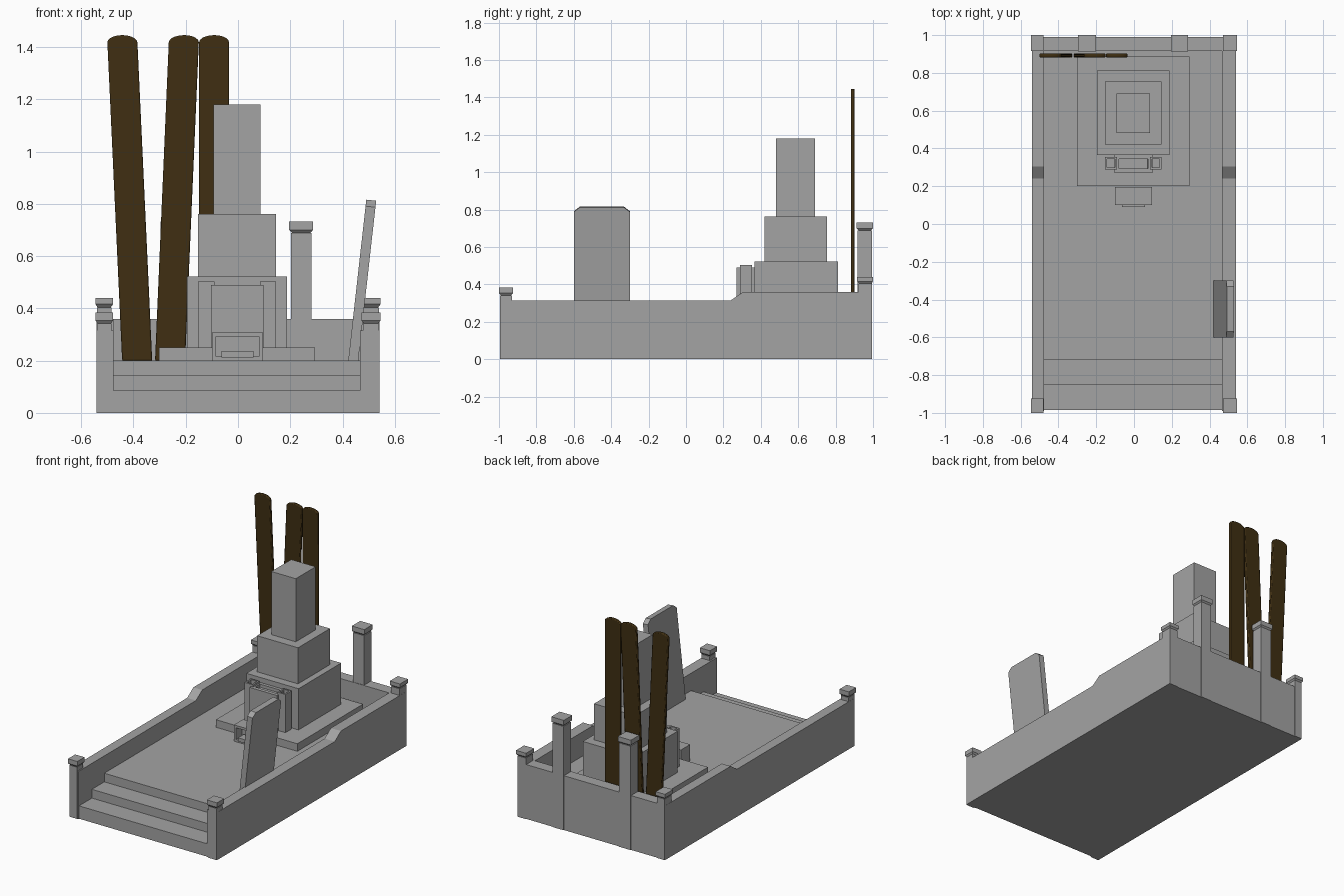
import bpy, bmesh, math
from mathutils import Matrix, Vector

if "Cube" in bpy.data.objects:
    bpy.data.objects.remove(bpy.data.objects["Cube"])


def material(name, rgb):
    m = bpy.data.materials.new(name)
    m.diffuse_color = (*rgb, 1)
    m.use_nodes = True
    m.node_tree.nodes["Principled BSDF"].inputs["Base Color"].default_value = m.diffuse_color
    return m


STONE = material("grey stone", (0.37, 0.37, 0.37))
WOOD = material("dark brown wood", (0.05, 0.028, 0.006))


def finish(name, bm, mat):
    bmesh.ops.recalc_face_normals(bm, faces=bm.faces)
    me = bpy.data.meshes.new(name)
    bm.to_mesh(me)
    bm.free()
    ob = bpy.data.objects.new(name, me)
    me.materials.append(mat)
    bpy.context.collection.objects.link(ob)
    return ob


def block(name, x0, x1, y0, y1, z0, z1, hollow=None):
    """Box; hollow = (face direction, rim width, depth) sinks a pocket."""
    bm = bmesh.new()
    bmesh.ops.create_cube(bm, size=1)
    for v in bm.verts:
        v.co = ((x0 + x1) / 2 + v.co.x * (x1 - x0),
                (y0 + y1) / 2 + v.co.y * (y1 - y0),
                (z0 + z1) / 2 + v.co.z * (z1 - z0))
    if hollow:
        direction, rim, depth = hollow
        bm.normal_update()
        face = max(bm.faces, key=lambda f: f.normal.dot(Vector(direction)))
        bmesh.ops.inset_region(bm, faces=[face], thickness=rim)
        bm.normal_update()
        bmesh.ops.inset_individual(bm, faces=[face], thickness=0.0005, depth=-depth)
    return finish(name, bm, STONE)


def prism(name, points, offset, mat):
    """Extrude a planar outline of 3D points along offset."""
    bm = bmesh.new()
    f = bm.faces.new([bm.verts.new(p) for p in points])
    r = bmesh.ops.extrude_face_region(bm, geom=[f])
    verts = [g for g in r["geom"] if isinstance(g, bmesh.types.BMVert)]
    bmesh.ops.translate(bm, verts=verts, vec=offset)
    return finish(name, bm, mat)


def post(name, x0, x1, y0, y1, z0, z1, slab):
    """Square post with a cap that tapers in underneath; z1 is the cap top."""
    neck = z1 - slab - 0.012
    g = 0.006
    block(name, x0 + g, x1 - g, y0 + g, y1 - g, z0, neck)
    block(name + "_cap", x0, x1, y0, y1, z1 - slab, z1)
    bm = bmesh.new()
    bmesh.ops.create_cone(bm, segments=4, cap_ends=True, radius1=0.5 ** 0.5 * 0.74,
                          radius2=0.5 ** 0.5, depth=1,
                          matrix=Matrix.Rotation(math.pi / 4, 4, 'Z'))
    for v in bm.verts:
        v.co = ((x0 + x1) / 2 + v.co.x * (x1 - x0), (y0 + y1) / 2 + v.co.y * (y1 - y0),
                neck + (v.co.z + 0.5) * 0.012)
    finish(name + "_cap_taper", bm, STONE)


# Floor and front steps
block("floor", -0.476, 0.467, -0.72, 0.92, 0, 0.2)
block("upper_step", -0.476, 0.467, -0.85, -0.72, 0, 0.143)
block("lower_step", -0.476, 0.467, -0.985, -0.85, 0, 0.085)

# Side walls with a ramp up towards the back, and the back wall
wall = [(-0.99, 0), (0.99, 0), (0.99, 0.36), (0.305, 0.36), (0.24, 0.315), (-0.99, 0.315)]
for side, x0, x1 in (("left", -0.541, -0.476), ("right", 0.467, 0.541)):
    prism(side + "_wall", [(x0, y, z) for y, z in wall], (x1 - x0, 0, 0), STONE)
block("back_wall", -0.476, 0.467, 0.915, 0.99, 0, 0.36)

# Corner posts and tall back posts
for side, x0, x1 in (("left", -0.546, -0.478), ("right", 0.472, 0.546)):
    post(side + "_front_post", x0, x1, -1, -0.925, 0, 0.384, 0.03)
    post(side + "_back_post", x0, x1, 0.915, 1, 0, 0.44, 0.024)
for side, x0, x1 in (("left", -0.296, -0.2), ("right", 0.196, 0.287)):
    post(side + "_tall_post", x0, x1, 0.912, 1, 0, 0.732, 0.032)

# Stacked monument
block("plinth", -0.302, 0.295, 0.2, 0.888, 0.2, 0.25)
block("lower_tier", -0.195, 0.188, 0.365, 0.812, 0.25, 0.523)
block("middle_tier", -0.154, 0.146, 0.42, 0.754, 0.523, 0.762)
block("pillar", -0.093, 0.086, 0.482, 0.69, 0.762, 1.18)

# Water basin, flower holders and incense box
UP = (0, 0, 1)
block("water_basin", -0.104, 0.097, 0.27, 0.368, 0.25, 0.49, (UP, 0.034, 0.02))
for side, x0, x1 in (("left", -0.154, -0.09), ("right", 0.085, 0.146)):
    block(side + "_flower_holder", x0, x1, 0.288, 0.354, 0.25, 0.503, (UP, 0.015, 0.06))
block("incense_box", -0.1, 0.096, 0.1, 0.196, 0.2, 0.308, ((0, -1, 0), 0.022, 0.06))
block("incense_tray", -0.063, 0.059, 0.09, 0.15, 0.212, 0.236)

# Leaning side tablet with chamfered top corners
slope = math.radians(6.4)
up = Vector((math.sin(slope), 0, math.cos(slope)))
base = Vector((0.422, 0, 0.2))
outline = [(-0.6, 0), (-0.6, 0.595), (-0.568, 0.62), (-0.332, 0.62), (-0.3, 0.595), (-0.3, 0)]
prism("leaning_tablet", [base + up * h + Vector((0, y, 0)) for y, h in outline],
      (0.038 * math.cos(slope), 0, -0.038 * math.sin(slope)), STONE)

# Wooden planks behind the monument
for i, (xb, xt) in enumerate(((-0.386, -0.443), (-0.26, -0.207), (-0.0915, -0.0915))):
    half = 0.0575
    top = [(half * math.cos(a), 1.418 + 0.028 * math.sin(a))
           for a in [math.pi * k / 10 for k in range(11)]]
    pts = [(-half, 0.2), (half, 0.2)] + top
    plank = prism("wooden_plank_%d" % (i + 1),
                  [(x + xb + (xt - xb) * (z - 0.2) / 1.23, 0.882, z) for x, z in pts],
                  (0, 0.02, 0), WOOD)
    bev = plank.modifiers.new("rounded_edges", 'BEVEL')
    bev.width = 0.005
    bev.segments = 2
    bpy.context.view_layer.objects.active = plank
    plank.select_set(True)
    bpy.ops.object.shade_smooth_by_angle()
    plank.select_set(False)
